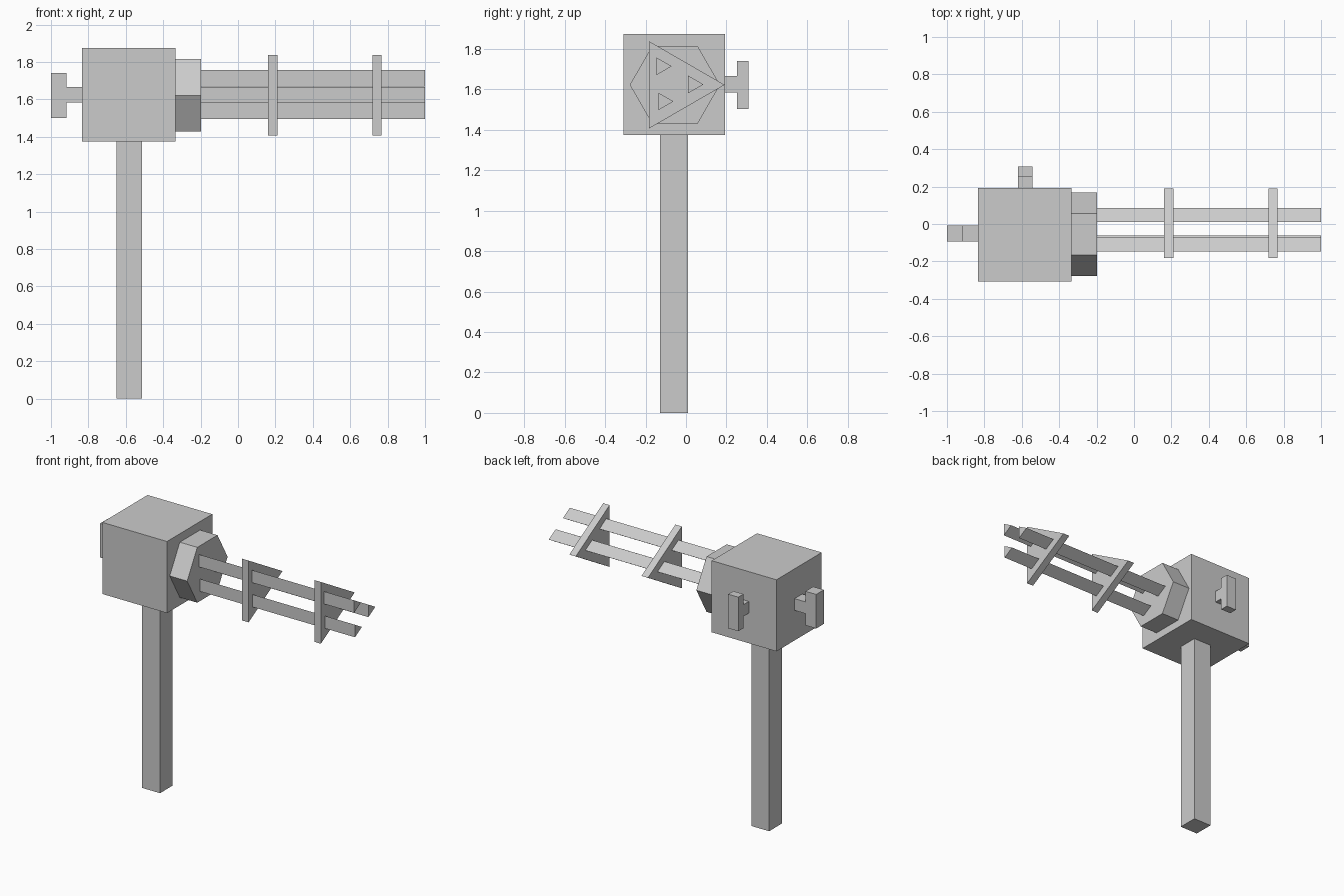
import bpy
from math import cos, sin, tau

if "Cube" in bpy.data.objects:
    bpy.data.objects.remove(bpy.data.objects["Cube"])


def extrude(name, profile, offset):
    """Closed prism: sweep a planar outline of 3D points along an offset."""
    n = len(profile)
    verts = list(profile) + [tuple(a + b for a, b in zip(p, offset)) for p in profile]
    faces = [tuple(range(n))[::-1], tuple(range(n, 2 * n))]
    faces += [(i, (i + 1) % n, n + (i + 1) % n, n + i) for i in range(n)]
    mesh = bpy.data.meshes.new(name)
    mesh.from_pydata(verts, [], faces)
    obj = bpy.data.objects.new(name, mesh)
    bpy.context.collection.objects.link(obj)
    # Consistent outward normals
    import bmesh
    bm = bmesh.new()
    bm.from_mesh(mesh)
    bmesh.ops.recalc_face_normals(bm, faces=bm.faces)
    bm.to_mesh(mesh)
    bm.free()
    return obj


def box(name, x, y, z):
    outline = [(x[0], y[0], z[0]), (x[1], y[0], z[0]), (x[1], y[1], z[0]), (x[0], y[1], z[0])]
    return extrude(name, outline, (0, 0, z[1] - z[0]))


def prism_x(name, sides, radius, y, z, x0, x1):
    """Regular prism along x with one corner pointing to +y."""
    ring = [(x0, y + radius * cos(tau * i / sides), z + radius * sin(tau * i / sides))
            for i in range(sides)]
    return extrude(name, ring, (x1 - x0, 0, 0))


def t_outline(stem, bar):
    """T profile as (distance outwards, height) pairs."""
    lo, hi = 1.584, 1.666
    return [(0, lo), (stem, lo), (stem, 1.502), (bar, 1.502),
            (bar, 1.74), (stem, 1.74), (stem, hi), (0, hi)]


CY, CZ = -0.058, 1.622

# Post and body
box("post", (-0.65, -0.512), (-0.129, 0.011), (0, 1.375))
box("body", (-0.833, -0.333), (-0.308, 0.192), (1.374, 1.874))

# Hexagonal barrel mount
prism_x("barrel_mount", 6, 0.223, CY + 0.003, CZ, -0.333, -0.198)

# Triangular barrels
for i, (y, z) in enumerate([(-0.121, 1.714), (0.036, 1.624), (-0.112, 1.54)]):
    prism_x(f"barrel_{i + 1}", 3, 0.0503, y, z, -0.198, 1.0)

# Triangular clamp plates
for i, x in enumerate((0.16, 0.718)):
    prism_x(f"clamp_plate_{i + 1}", 3, 0.249, CY, CZ, x, x + 0.05)

# T-shaped handles on the back and the side
extrude("rear_handle", [(-0.833 - d, -0.093, z) for d, z in t_outline(0.084, 0.167)],
        (0, 0.085, 0))
extrude("side_handle", [(-0.62, 0.192 + d, z) for d, z in t_outline(0.059, 0.116)],
        (0.078, 0, 0))
